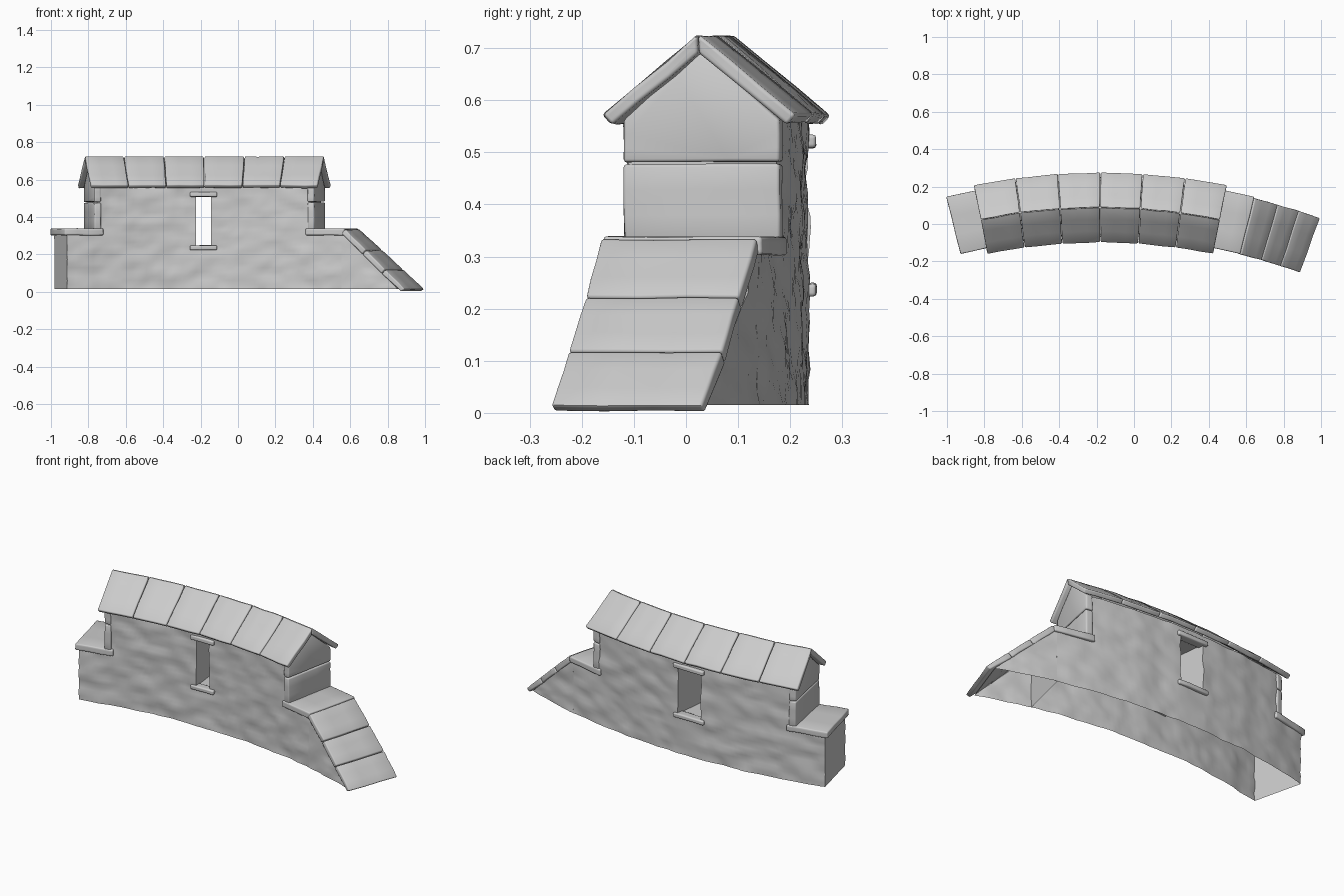
import bpy, bmesh, math
from mathutils import Vector, noise

old = bpy.data.objects.get("Cube")
if old:
    bpy.data.objects.remove(old, do_unlink=True)

RADIUS, MID_X, MID_Y = 3.26, -0.18, 0.088   # arc the whole wall follows
HALF = 0.145                                # half thickness of the wall
BASE = 0.015

stone = bpy.data.materials.new("grey_stone")
stone.use_nodes = True
GREY = (0.6, 0.6, 0.6, 1)
stone.diffuse_color = GREY
bsdf = next(n for n in stone.node_tree.nodes if n.type == 'BSDF_PRINCIPLED')
bsdf.inputs["Base Color"].default_value = GREY
bsdf.inputs["Roughness"].default_value = 0.9


def bend(s, v, z):
    """Distance along the arc, offset towards the back, height -> position."""
    a = s / RADIUS
    return Vector((MID_X + (RADIUS + v) * math.sin(a),
                   MID_Y - RADIUS + (RADIUS + v) * math.cos(a), z))


def finish(bm, name, angle):
    bmesh.ops.recalc_face_normals(bm, faces=bm.faces[:])
    mesh = bpy.data.meshes.new(name)
    bm.to_mesh(mesh)
    bm.free()
    mesh.materials.append(stone)
    obj = bpy.data.objects.new(name, mesh)
    bpy.context.collection.objects.link(obj)
    bpy.ops.object.select_all(action='DESELECT')
    obj.select_set(True)
    bpy.context.view_layer.objects.active = obj
    bpy.ops.object.shade_smooth_by_angle(angle=math.radians(angle))


def slab(name, profile, lo, hi, along_wall=True):
    """Worn stone: a (v, z) profile swept along the wall, or (s, z) across it."""
    bm = bmesh.new()
    rings = []
    for end in (lo, hi):
        rings.append([bm.verts.new(bend(end, p, z) if along_wall else bend(p, end, z))
                      for p, z in profile])
    n = len(profile)
    for ring in rings:
        bm.faces.new(ring)
    for i in range(n):
        j = (i + 1) % n
        bm.faces.new((rings[0][i], rings[0][j], rings[1][j], rings[1][i]))
    bmesh.ops.recalc_face_normals(bm, faces=bm.faces[:])
    bmesh.ops.subdivide_edges(bm, edges=bm.edges[:], cuts=2, use_grid_fill=True)
    bm.normal_update()
    corners = [e for e in bm.edges if e.calc_face_angle(0) > 0.4]
    for vert in bm.verts:
        vert.co += noise.noise_vector(vert.co * 12) * 0.003
    bmesh.ops.bevel(bm, geom=corners, offset=0.006, segments=2, profile=0.5,
                    affect='EDGES', clamp_overlap=True)
    finish(bm, name, 50)


def box(a0, a1, z0, z1):
    return [(a0, z0), (a1, z0), (a1, z1), (a0, z1)]


def spread(knots, step):
    """Fill between knots; returns (knot index, fraction) pairs."""
    out = []
    for k in range(len(knots) - 1):
        n = max(1, round((knots[k + 1] - knots[k]) / step))
        out += [(k, i / n) for i in range(n)]
    return out + [(len(knots) - 2, 1.0)]


def at(knots, place):
    k, f = place
    return knots[k] + (knots[k + 1] - knots[k]) * f


def rough_shell(name, cols, rows, where, solid):
    """Two rough sides over a grid of cells, closed at all borders but the bottom."""
    bm = bmesh.new()
    grid = {}

    def vert(i, j, side):
        if (i, j, side) not in grid:
            s, z = where(i, j, side)
            bump = noise.noise(Vector((s * 8, z * 15, side * 5)))
            bump += 0.5 * noise.noise(Vector((s * 19, z * 33, side * 9)))
            grid[i, j, side] = bm.verts.new(bend(s, side * (HALF + 0.009 * bump), z))
        return grid[i, j, side]

    def filled(i, j):
        return 0 <= i < cols and 0 <= j < rows and solid(i, j)

    for i in range(cols):
        for j in range(rows):
            if not filled(i, j):
                continue
            for side in (-1, 1):
                bm.faces.new([vert(i + a, j + b, side)
                              for a, b in ((0, 0), (1, 0), (1, 1), (0, 1))])
            borders = (((i - 1, j), (i, j), (i, j + 1)),
                       ((i + 1, j), (i + 1, j), (i + 1, j + 1)),
                       ((i, j + 1), (i, j + 1), (i + 1, j + 1)),
                       ((i, j - 1), (i, j), (i + 1, j)))
            for near, p, q in borders:
                if near[1] >= 0 and not filled(*near):
                    bm.faces.new((vert(*p, -1), vert(*q, -1), vert(*q, 1), vert(*p, 1)))
    finish(bm, name, 45)


# Main wall with raised middle and a slot that widens towards the back
def wall_knots(side):
    w = 0.042 if side < 0 else 0.07
    return [-0.775, -0.6, -0.005 - w, -0.005 + w, 0.6, 0.775]


heights = [BASE, 0.242, 0.31, 0.515, 0.565]
col_places = spread(wall_knots(-1), 0.025)
row_places = spread(heights, 0.022)


def wall_point(i, j, side):
    return at(wall_knots(side), col_places[i]), at(heights, row_places[j])


def wall_solid(i, j):
    c, r = col_places[i][0], row_places[j][0]
    if c in (0, 4):
        return r < 2
    return not (c == 2 and r in (1, 2))


rough_shell("curved_wall", len(col_places) - 1, len(row_places) - 1,
            wall_point, wall_solid)

# Sloping end of the wall under the ramp
RC, RR = 14, 10


def wedge_point(i, j, side):
    s = 0.775 + 0.325 * i / RC
    top = 0.315 - 0.914 * (s - 0.775)
    return s, BASE + (top - BASE) * j / RR


rough_shell("ramp_wall", RC, RR, wedge_point, lambda i, j: True)

# Roof tiles on both slopes
TILES, ROOF = 6, 0.645
width = 2 * ROOF / TILES
for label, k in (("front", -1), ("back", 1)):
    section = [(k * 0.001, 0.726), (k * 0.189, 0.572), (k * 0.171, 0.553), (k * 0.001, 0.69)]
    for t in range(TILES):
        s0 = -ROOF + t * width
        slab(f"roof_tile_{label}_{t + 1}", section, s0 + 0.0015, s0 + width - 0.0015)

# Upright end stones, gables and step slabs at both ends
W = 0.152
gable = [(-W, 0.481), (W, 0.481), (W, 0.562), (0, 0.692), (-W, 0.562)]
for label, k in (("left", 1), ("right", -1)):
    lo, hi = sorted((k * 0.582, k * 0.62))
    slab(f"{label}_end_stone", box(-W, W, 0.33, 0.477), lo, hi)
    slab(f"{label}_gable", gable, lo, hi)
    lo, hi = sorted((k * 0.57, k * 0.793))
    slab(f"{label}_step_slab", box(-0.156, 0.158, 0.302, 0.338), lo, hi)

# Ramp slabs running down to the ground
breaks = [0.335, 0.222, 0.118, 0.012]


def ramp_s(z):
    return 0.8 + 0.35 * (0.335 - z) / 0.323


for t in range(3):
    z0, z1 = breaks[t], breaks[t + 1] + 0.002
    s0, s1 = ramp_s(z0), ramp_s(z1)
    section = [(s0, z0), (s1, z1), (s1 - 0.022, max(z1 - 0.022, 0.002)),
               (s0 - 0.022, z0 - 0.022)]
    slab(f"ramp_slab_{t + 1}", section, -0.158, 0.15, along_wall=False)

# Sills and lintels of the slot
for label, half, v0, v1 in (("front", 0.076, -0.157, -0.11), ("back", 0.092, 0.11, 0.163)):
    for part, z0, z1 in (("sill", 0.223, 0.248), ("lintel", 0.508, 0.533)):
        slab(f"{label}_{part}", box(v0, v1, z0, z1), -0.005 - half, -0.005 + half)
